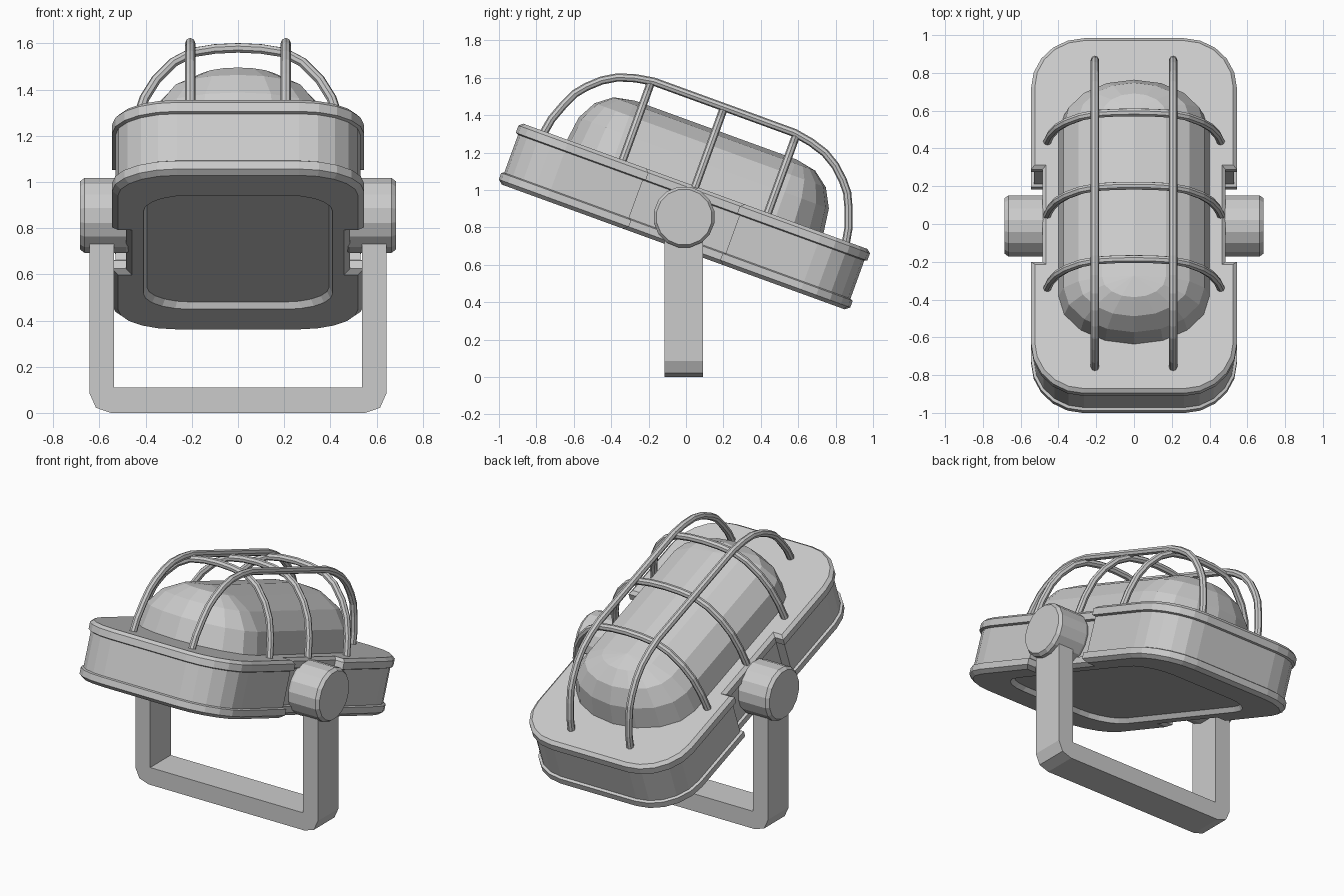
import bpy, bmesh
from math import sin, cos, pi, radians
from mathutils import Matrix, Vector

if "Cube" in bpy.data.objects:
    bpy.data.objects.remove(bpy.data.objects["Cube"])

PIVOT = Vector((0, -0.01, 0.855))
TILT = Matrix.Translation(PIVOT) @ Matrix.Rotation(radians(-20), 4, 'X')


def loft(name, rings, matrix=Matrix(), cap_top=True):
    """Join closed rings of equal point count with quads."""
    bm = bmesh.new()
    vr = [[bm.verts.new(p) for p in r] for r in rings]
    n = len(vr[0])
    for a, b in zip(vr, vr[1:]):
        for i in range(n):
            j = (i + 1) % n
            bm.faces.new((a[i], a[j], b[j], b[i]))
    bm.faces.new(vr[0][::-1])
    if cap_top:
        bm.faces.new(vr[-1])
    bmesh.ops.remove_doubles(bm, verts=bm.verts, dist=1e-4)
    bmesh.ops.recalc_face_normals(bm, faces=bm.faces)
    me = bpy.data.meshes.new(name)
    bm.to_mesh(me)
    bm.free()
    ob = bpy.data.objects.new(name, me)
    ob.matrix_world = matrix
    bpy.context.collection.objects.link(ob)
    return ob


def outline(w, l, r, z, notch=None, seg=5):
    """Rounded rectangle (half sizes), optional side notches (half length, x)."""
    pts = []
    for k, (sx, sy) in enumerate([(1, 1), (-1, 1), (-1, -1), (1, -1)]):
        for i in range(seg + 1):
            a = pi / 2 * (k + i / seg)
            pts.append((sx * (w - r) + r * cos(a), sy * (l - r) + r * sin(a), z))
        if notch and k in (1, 3):
            h, x = notch
            s = -1 if k == 1 else 1
            pts += [(s * w, -s * h, z), (s * x, -s * h, z),
                    (s * x, s * h, z), (s * w, s * h, z)]
            if k == 1:
                pts[-4:] = [(-w, h, z), (-x, h, z), (-x, -h, z), (-w, -h, z)]
    return pts


# Housing: flanged tray with side notches
layers = [(.025, -.17), (0, -.15), (0, -.112), (.015, -.106),
          (.015, .11), (0, .116), (0, .157), (.02, .175)]
housing = loft("housing", [outline(.545 - d, 1 - d, .28 - d, z, (.26 + d, .485 - d))
                           for d, z in layers], TILT)

# Recess in the underside
cutter = loft("recess_cutter", [outline(.44, .75, .22, -.23),
                                outline(.41, .72, .2, -.17),
                                outline(.395, .705, .19, -.142)], TILT)
cutter.hide_render = True
cutter.display_type = 'WIRE'
mod = housing.modifiers.new("recess", 'BOOLEAN')
mod.operation = 'DIFFERENCE'
mod.solver = 'EXACT'
mod.object = cutter

# Glass dome: faceted capsule
rings = []
for i in range(5):
    p = pi / 8 * i
    c, h = (cos(p) ** .9 if i < 4 else 0), sin(p) ** .9
    ring = []
    for s in (1, -1):
        for k in range(9):
            t = pi * k / 8
            ring.append((s * .4 * c * cos(t), s * (.46 + .27 * c * sin(t)), .172 + .323 * h))
    rings.append(ring)
loft("glass_dome", rings, TILT, cap_top=False)


# Guard wires
def wire(name, pts):
    cu = bpy.data.curves.new(name, 'CURVE')
    cu.dimensions = '3D'
    cu.bevel_depth = .022
    cu.bevel_resolution = 2
    cu.use_fill_caps = True
    sp = cu.splines.new('POLY')
    sp.points.add(len(pts) - 1)
    for q, p in zip(sp.points, pts):
        q.co = (*p, 1)
    sp.use_smooth = False
    ob = bpy.data.objects.new(name, cu)
    ob.matrix_world = TILT
    bpy.context.collection.objects.link(ob)


def arch(half):
    return [(-a, z) for a, z in half] + [(a, z) for a, z in reversed(half) if a > 0]


long_half = [(.86, .165), (.845, .25), (.81, .345), (.775, .42), (.73, .475),
             (.665, .535), (.59, .58), (.5, .608), (.4, .625)]
cross_half = [(.46, .165), (.44, .28), (.405, .39), (.355, .475), (.28, .555),
              (.2, .6), (.1, .617), (0, .622)]
for side, x in (("left", -.207), ("right", .207)):
    wire("guard_long_wire_" + side, [(x, a, z) for a, z in arch(long_half)])
for i, y in enumerate((-.413, 0, .413)):
    wire(f"guard_cross_wire_{i + 1}", [(a, y, z) for a, z in arch(cross_half)])

# U-shaped stand
half = [(.55, 0), (.615, .022), (.643, .085), (.643, .86), (.538, .86), (.538, .11)]
prof = half + [(-x, z) for x, z in reversed(half)]
loft("stand_bracket", [[(x, y, z) for x, z in prof] for y in (-.115, .092)])

# Pivot knobs
for side, s in (("left", -1), ("right", 1)):
    rings = []
    for x, r in ((.45, .15), (.485, .165), (.665, .165), (.685, .15)):
        rings.append([(s * x, PIVOT.y + r * cos(2 * pi * (k + .5) / 16),
                       PIVOT.z + r * sin(2 * pi * (k + .5) / 16)) for k in range(16)])
    loft("pivot_knob_" + side, rings)
